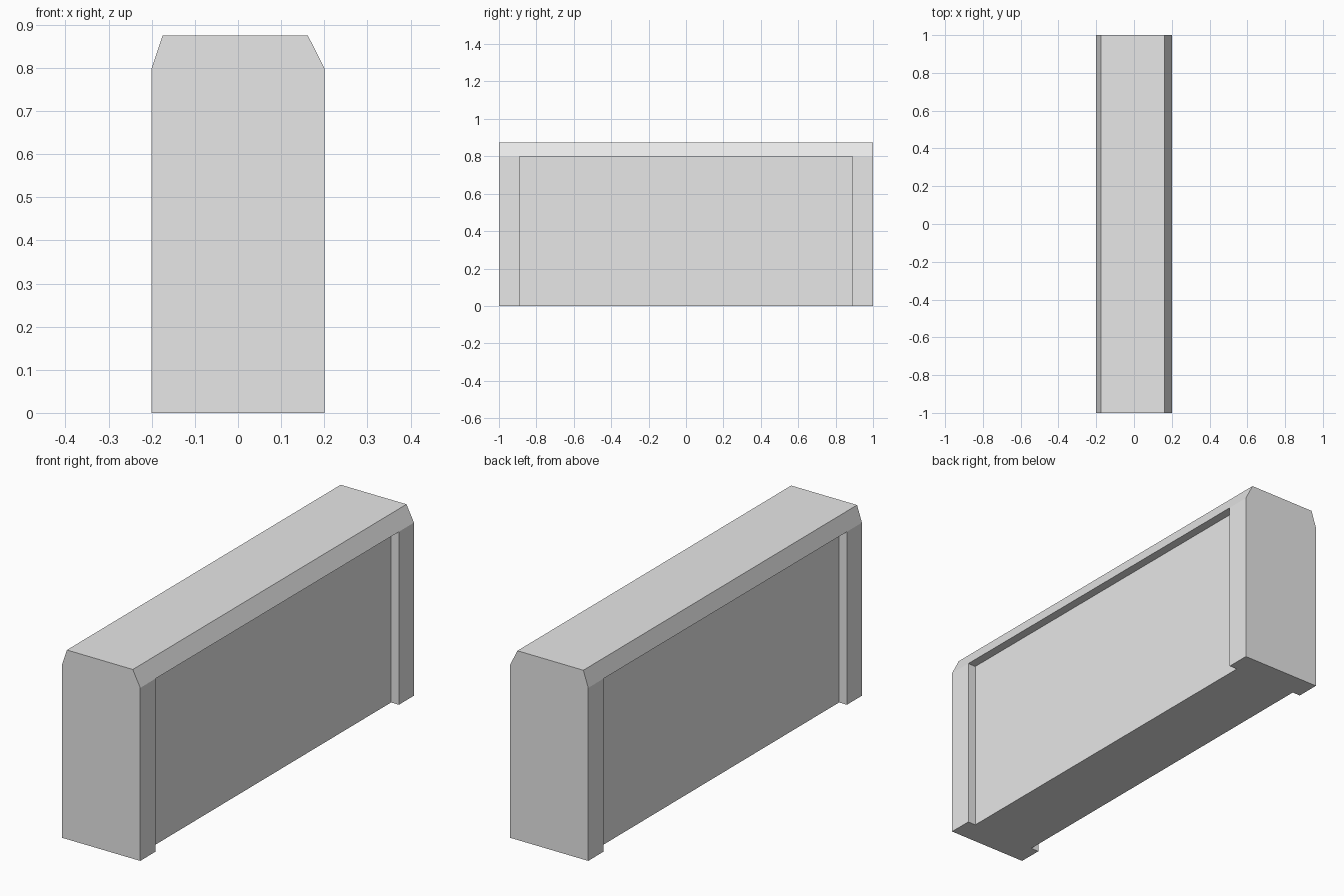
import bpy, bmesh

if "Cube" in bpy.data.objects:
    bpy.data.objects.remove(bpy.data.objects["Cube"])

HALF_W, HALF_L = 0.2, 1.0        # overall half width and half length
SHOULDER, TOP = 0.80, 0.875      # start of the bevels, top height
PANEL_L, DEPTH = 0.89, 0.04      # half length and depth of the side recesses
TOP_LEFT, TOP_RIGHT = -0.175, 0.162

grey = bpy.data.materials.new("light grey")
grey.diffuse_color = (0.8, 0.8, 0.8, 1)
grey.use_nodes = True
grey.node_tree.nodes["Principled BSDF"].inputs["Base Color"].default_value = grey.diffuse_color

bm = bmesh.new()


def face(points):
    bm.faces.new([bm.verts.new(p) for p in points])


# Wall with end posts: footprint recessed on both long sides
inner = HALF_W - DEPTH
right = [(HALF_W, -HALF_L), (HALF_W, -PANEL_L), (inner, -PANEL_L),
         (inner, PANEL_L), (HALF_W, PANEL_L), (HALF_W, HALF_L)]
outline = right + [(-x, -y) for x, y in right]
face([(x, y, 0) for x, y in outline])
for i, (x, y) in enumerate(outline):
    x2, y2 = outline[(i + 1) % len(outline)]
    if abs(y) == HALF_L and y == y2:
        continue                 # end walls are made with the cap
    face([(x, y, 0), (x2, y2, 0), (x2, y2, SHOULDER), (x, y, SHOULDER)])

# Ledges above the recesses
for s in (-1, 1):
    face([(s * HALF_W, -PANEL_L, SHOULDER), (s * inner, -PANEL_L, SHOULDER),
          (s * inner, PANEL_L, SHOULDER), (s * HALF_W, PANEL_L, SHOULDER)])

# End walls, bevels and top
profile = [(HALF_W, 0), (HALF_W, SHOULDER), (TOP_RIGHT, TOP),
           (TOP_LEFT, TOP), (-HALF_W, SHOULDER), (-HALF_W, 0)]
for y in (-HALF_L, HALF_L):
    face([(x, y, z) for x, z in profile])
for (x, z), (x2, z2) in zip(profile[1:4], profile[2:5]):
    ys = (-HALF_L, -PANEL_L, PANEL_L, HALF_L) if z == SHOULDER else (-HALF_L, HALF_L)
    ys2 = (HALF_L, PANEL_L, -PANEL_L, -HALF_L) if z2 == SHOULDER else (HALF_L, -HALF_L)
    face([(x, y, z) for y in ys] + [(x2, y, z2) for y in ys2])

bmesh.ops.remove_doubles(bm, verts=bm.verts, dist=1e-5)
bmesh.ops.recalc_face_normals(bm, faces=bm.faces)

mesh = bpy.data.meshes.new("wall_block")
bm.to_mesh(mesh)
bm.free()
mesh.materials.append(grey)
bpy.context.collection.objects.link(bpy.data.objects.new("wall_block", mesh))
